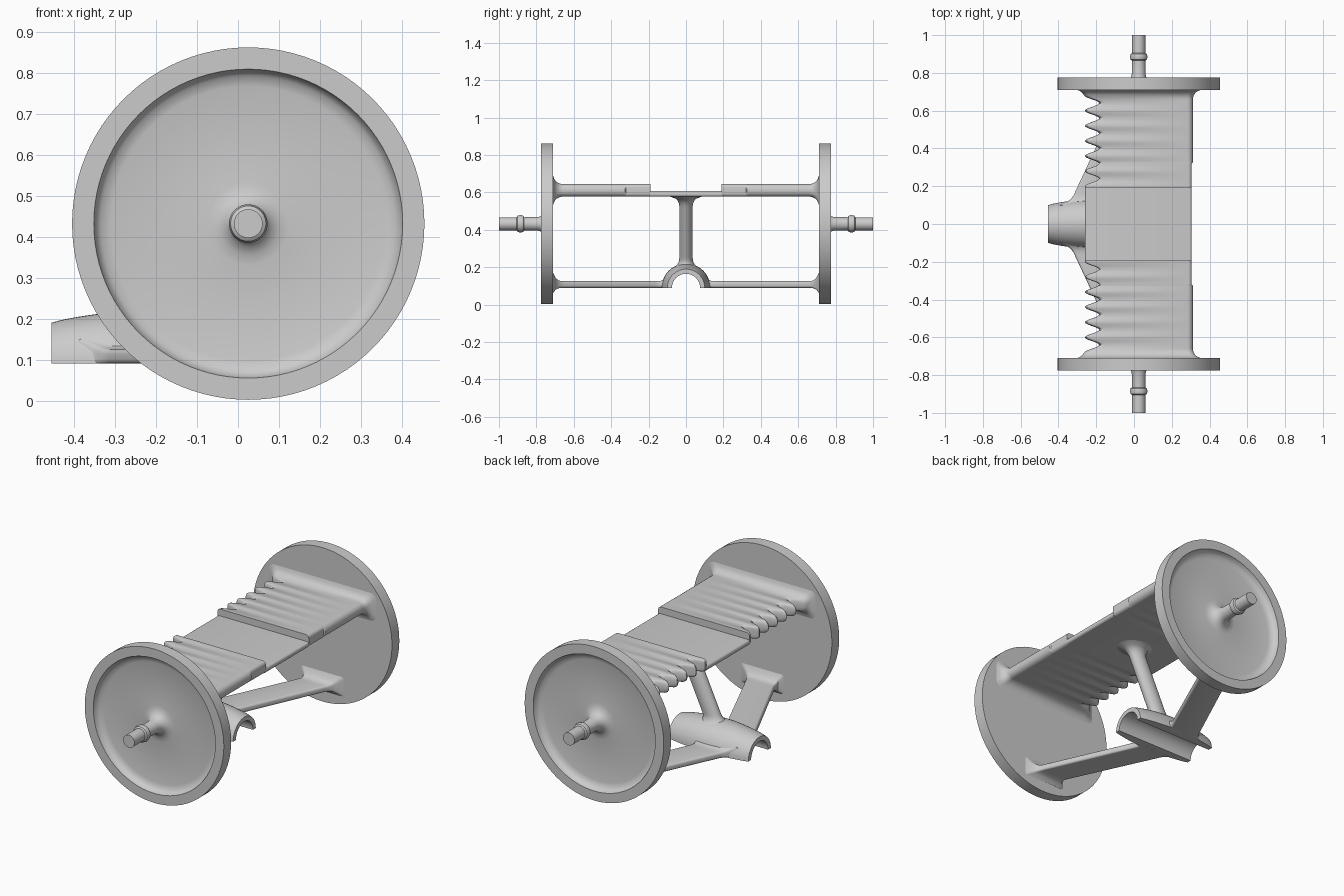
import bpy, bmesh, math

cube = bpy.data.objects.get("Cube")
if cube:
    bpy.data.objects.remove(cube, do_unlink=True)

grey = bpy.data.materials.new("plain grey")
grey.use_nodes = True
colour = (0.6, 0.6, 0.6, 1)
grey.diffuse_color = colour
grey.node_tree.nodes["Principled BSDF"].inputs["Base Color"].default_value = colour

CX, CZ = 0.025, 0.432      # wheel axis
DISC_IN = 0.71             # inner face of each disc


def loft(name, rings):
    """Skin a list of closed rings with equal point counts and cap the ends."""
    bm = bmesh.new()
    rows = [[bm.verts.new(p) for p in ring] for ring in rings]
    n = len(rows[0])
    for a, b in zip(rows, rows[1:]):
        for i in range(n):
            j = (i + 1) % n
            bm.faces.new((a[i], a[j], b[j], b[i]))
    bm.faces.new(rows[0])
    bm.faces.new(rows[-1])
    bmesh.ops.recalc_face_normals(bm, faces=bm.faces)
    mesh = bpy.data.meshes.new(name)
    bm.to_mesh(mesh)
    bm.free()
    obj = bpy.data.objects.new(name, mesh)
    bpy.context.collection.objects.link(obj)
    mesh.materials.append(grey)
    bpy.ops.object.select_all(action="DESELECT")
    obj.select_set(True)
    bpy.context.view_layer.objects.active = obj
    bpy.ops.object.shade_smooth_by_angle(angle=math.radians(35))
    return obj


def rounded_section(x0, x1, z0, z1, y, radius):
    """Rounded rectangle in the xz plane."""
    r = min(radius, (z1 - z0) * 0.49, (x1 - x0) * 0.49)
    ring = []
    corners = ((x1 - r, z1 - r), (x0 + r, z1 - r), (x0 + r, z0 + r), (x1 - r, z0 + r))
    for k, (cx, cz) in enumerate(corners):
        for s in range(5):
            a = math.pi / 2 * (k + s / 4)
            ring.append((cx + r * math.cos(a), y, cz + r * math.sin(a)))
    return ring


def fillet(d, radius):
    """Outward flare at distance d from a wall."""
    if d >= radius:
        return 0
    t = 1 - max(d, 0) / radius
    return radius * (1 - math.sqrt(1 - t * t))


# Discs with recessed outer face and stub axle, turned about the y axis
profile = [(0.43, 0.71), (0.43, 0.775), (0.377, 0.775), (0.372, 0.757),
           (0.36, 0.744), (0.335, 0.737), (0.1, 0.737), (0.075, 0.741),
           (0.055, 0.752), (0.043, 0.768), (0.037, 0.79), (0.035, 0.865),
           (0.043, 0.87), (0.047, 0.885), (0.043, 0.9), (0.035, 0.905), (0.035, 1)]
SEG = 96
for side, label in ((-1, "front"), (1, "back")):
    loft(label + "_disc", [
        [(CX + r * math.cos(2 * math.pi * i / SEG), side * y,
          CZ + r * math.sin(2 * math.pi * i / SEG)) for i in range(SEG)]
        for r, y in profile])

    # Raised platform half with toothed edge, flaring into the disc
    rings = []
    steps = 84
    for i in range(steps + 1):
        y = 0.19 + (DISC_IN + 0.002 - 0.19) * i / steps
        e = fillet(DISC_IN - y, 0.05)
        left = -0.26
        if 0.2 < y < 0.68:
            left += 0.0375 * (1 - math.cos(2 * math.pi * (y - 0.2) / 0.08))
        right = 0.305 if y < 0.325 else 0.312
        rings.append(rounded_section(left - e, right + e, 0.577 - e, 0.645 + e,
                                     side * y, 0.018 if y < 0.325 else 0.03))
    loft(label + "_platform", rings)

    # Flat lower arm running diagonally from the saddle to the disc
    rings = []
    for i in range(41):
        y = 0.085 + (DISC_IN + 0.002 - 0.085) * i / 40
        t = (y - 0.13) / 0.58
        e = fillet(DISC_IN - y, 0.05)
        f = fillet(y - 0.105, 0.05)
        rings.append(rounded_section(-0.33 + 0.27 * t - e - f, -0.15 + 0.26 * t + e + f,
                                     0.09 - e * 0.6, 0.125 + e + f * 0.5, side * y, 0.012))
    loft(label + "_arm", rings)

# Lower middle of the platform
loft("middle_platform", [rounded_section(-0.26, 0.305, 0.577, 0.607, y, 0.012)
                         for y in (-0.192, 0.192)])

# Half pipe saddle, swelling towards its middle
rings = []
for i in range(25):
    u = i / 24
    x = -0.455 + 0.495 * u
    outer = 0.1 + 0.03 * math.sin(math.pi * u) ** 0.8
    arc = [math.pi * k / 24 for k in range(25)]
    rings.append([(x, outer * math.cos(a), 0.09 + outer * math.sin(a)) for a in arc]
                 + [(x, 0.075 * math.cos(a), 0.09 + 0.075 * math.sin(a)) for a in reversed(arc)])
loft("saddle", rings)

# Leaning post between saddle and platform, flared at both ends
rings = []
for i in range(33):
    z = 0.185 + 0.393 * i / 32
    t = (z - 0.2) / 0.375
    e = fillet(0.578 - z, 0.05) + fillet(z - 0.195, 0.05)
    cx = -0.18 + 0.175 * t
    rings.append([(cx + (0.052 + e) * math.cos(2 * math.pi * k / 32),
                   (0.036 + e) * math.sin(2 * math.pi * k / 32), z) for k in range(32)])
loft("post", rings)
